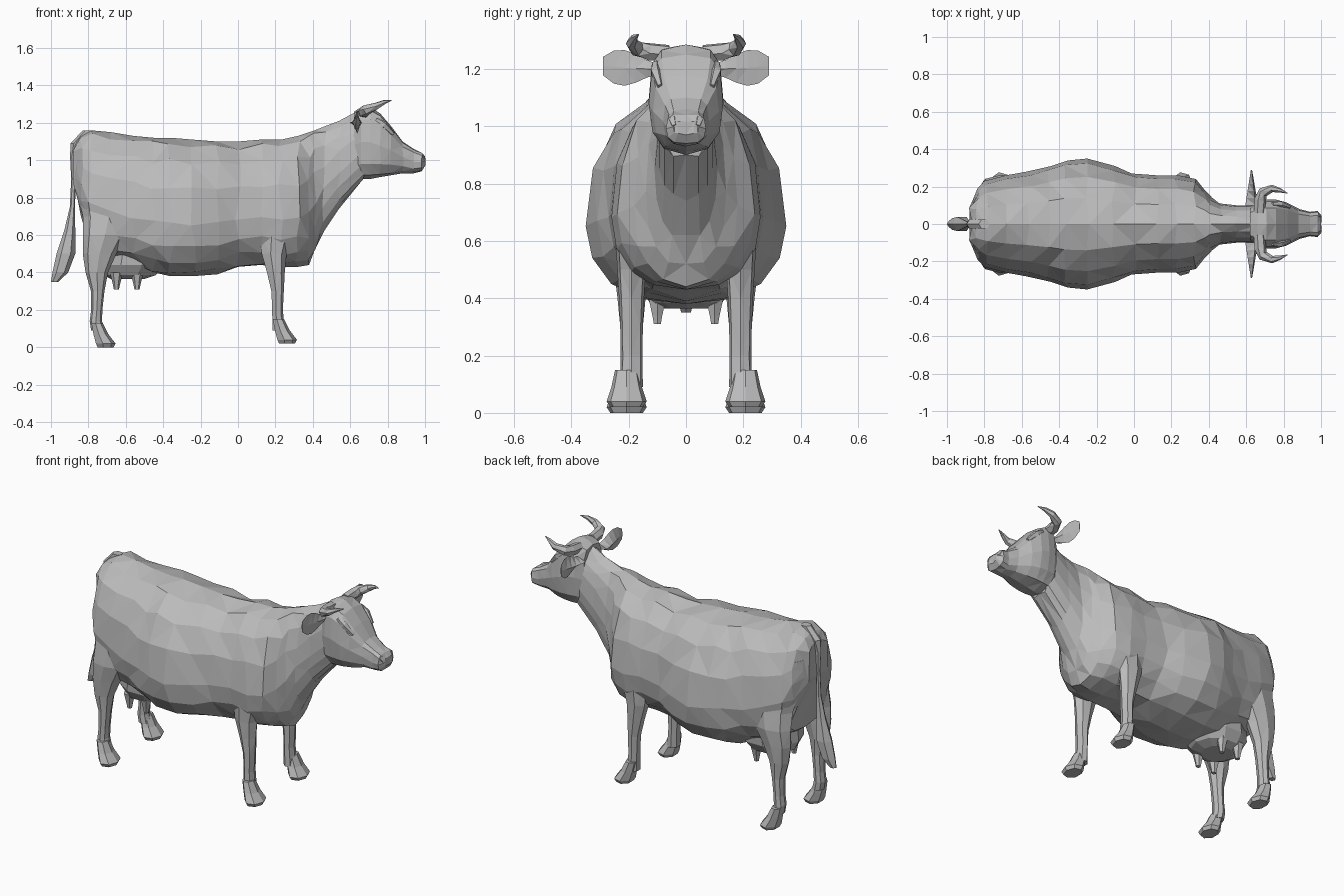
import bpy, bmesh, math, random
from mathutils import Vector

if "Cube" in bpy.data.objects:
    bpy.data.objects.remove(bpy.data.objects["Cube"], do_unlink=True)
random.seed(4)

grey = bpy.data.materials.new("plain_grey")
grey.use_nodes = True
grey.diffuse_color = (.5, .5, .5, 1)
shader = grey.node_tree.nodes["Principled BSDF"]
shader.inputs["Base Color"].default_value = grey.diffuse_color


def circle(sides):
    """Cosine and sine pairs around a full turn."""
    angles = [math.tau * i / sides for i in range(sides)]
    return [(math.cos(angle), math.sin(angle)) for angle in angles]


def loft(name, rings, mirror=False):
    """Skin closed rings of equal length, cap the ends, facet into triangles."""
    bm = bmesh.new()
    rows = [[bm.verts.new(point) for point in ring] for ring in rings]
    count = len(rows[0])
    for lower, upper in zip(rows, rows[1:]):
        for i in range(count):
            j = (i + 1) % count
            bm.faces.new((lower[i], lower[j], upper[j], upper[i]))
    bm.faces.new(rows[0])
    bm.faces.new(rows[-1])
    bmesh.ops.triangulate(bm, faces=bm.faces[:])
    bmesh.ops.recalc_face_normals(bm, faces=bm.faces[:])
    mesh = bpy.data.meshes.new(name)
    bm.to_mesh(mesh)
    bm.free()
    mesh.materials.append(grey)
    obj = bpy.data.objects.new(name, mesh)
    bpy.context.collection.objects.link(obj)
    if mirror:
        modifier = obj.modifiers.new("other_side", "MIRROR")
        modifier.use_axis = (False, True, False)


def trunk(name, stations, sides, above, below, waist, wobble):
    """Symmetric rounded sections along x: x, bottom, top, half width.
    The powers above and below the waist run from boxy (low) to oval (one)."""
    rings = []
    for x, bottom, top, width in stations:
        middle = bottom + waist * (top - bottom)
        half = []
        for cosine, sine in circle(sides)[:sides // 2 + 1]:
            power = above if cosine > 0 else below
            reach = top - middle if cosine > 0 else middle - bottom
            z = middle + reach * math.copysign(abs(cosine) ** power, cosine)
            y = width * abs(sine) ** power
            shift = wobble if y > wobble else 0
            half.append((x + random.uniform(-shift, shift), y,
                         z + random.uniform(-shift, shift)))
        other = [(x, -y, z) for x, y, z in reversed(half[1:-1])]
        rings.append(half + other)
    loft(name, rings)


def limb(name, y, sections, thin, slope, sides=7):
    """Upright oval limb: x, z, radius; its depth follows thin + slope * radius."""
    rings = []
    for x, z, radius in sections:
        depth = thin + slope * radius
        lean = y * max(0, z - .6)
        rings.append([(x + radius * cosine, y - lean + depth * sine, z)
                      for cosine, sine in circle(sides)])
    loft(name, rings, mirror=y > 0)


def tube(name, path, sides=6):
    """Mirrored tapered tube: x, y, z, radius."""
    points = [Vector(section[:3]) for section in path]
    rings = []
    for k, section in enumerate(path):
        ahead = points[min(k + 1, len(points) - 1)]
        heading = (ahead - points[max(k - 1, 0)]).normalized()
        across = heading.cross(Vector((.2, .1, 1))).normalized()
        up = heading.cross(across)
        rings.append([points[k] + section[3] * (across * cosine + up * sine)
                      for cosine, sine in circle(sides)])
    loft(name, rings, mirror=True)


# Barrel, shoulders and neck
trunk("body", [
    (-.87, .86, 1.09, .12), (-.84, .7, 1.13, .19), (-.79, .54, 1.16, .23),
    (-.68, .46, 1.15, .26), (-.56, .42, 1.13, .28), (-.45, .4, 1.12, .31),
    (-.36, .38, 1.12, .34), (-.24, .38, 1.11, .35), (-.11, .39, 1.1, .31),
    (0, .43, 1.1, .27), (.12, .44, 1.11, .26), (.23, .43, 1.11, .26),
    (.32, .43, 1.13, .24), (.38, .44, 1.15, .18), (.41, .52, 1.16, .14),
    (.46, .62, 1.18, .11), (.54, .74, 1.21, .1), (.67, .9, 1.28, .1),
], sides=16, above=.95, below=.85, waist=.39, wobble=.015)

# Head, broad and flat at the brow, narrow at the muzzle
trunk("head", [
    (.62, .89, 1.26, .09), (.66, .9, 1.285, .12), (.71, .9, 1.285, .13),
    (.76, .91, 1.25, .13), (.82, .92, 1.18, .115), (.88, .93, 1.1, .08),
    (.94, .93, 1.06, .065), (.98, .94, 1.04, .07), (1, .97, 1.02, .045),
], sides=12, above=.6, below=.75, waist=.5, wobble=.004)

# Brow ridges and nostrils
tube("brow", [(.74, .105, 1.22, .012), (.78, .105, 1.19, .02),
              (.83, .09, 1.14, .01)], sides=5)
tube("nostril", [(.95, .04, 1.03, .01), (.98, .045, 1.02, .018),
                 (.995, .04, 1, .01)], sides=5)

# Horns sweep out, then forward and up
tube("horn", [(.67, .06, 1.255, .03), (.675, .13, 1.26, .032),
              (.69, .17, 1.27, .028), (.74, .19, 1.29, .02),
              (.78, .18, 1.31, .012), (.82, .165, 1.32, .002)])

# Ears are cupped leaf shapes
ear_rings = []
for step in range(6):
    t = step / 5
    y = .1 + .19 * t
    height = .018 + .045 * math.sin(math.pi * .9 * t ** 1.4)
    cup = .05 * (1.1 - t)
    x, z = .65 - .02 * t, 1.2 + .01 * t * t
    ear_rings.append([(x, y, z + height), (x - cup, y, z),
                      (x, y, z - height), (x + cup / 4, y, z)])
loft("ear", ear_rings, mirror=True)

# Front legs, up into the shoulders
limb("front_leg", .19, [
    (.215, .09, .035), (.21, .2, .03), (.21, .3, .035), (.2, .4, .05),
    (.19, .5, .07), (.2, .6, .09), (.24, .7, .1), (.26, .8, .09),
    (.27, .9, .06)], thin=.03, slope=.3)

# Hind legs with angled hocks and heavy thighs
limb("hind_leg", .19, [
    (-.75, .09, .035), (-.76, .14, .033), (-.755, .2, .03), (-.75, .3, .036),
    (-.755, .4, .06), (-.74, .5, .09), (-.71, .6, .12), (-.69, .7, .14),
    (-.71, .8, .14), (-.77, 1, .09)], thin=.025, slope=.4, sides=8)

# Hooves point forward and flare outward
for place, ankle, floor in (("front", .215, .02), ("hind", -.755, 0)):
    limb(place + "_hoof", .207, [
        (ankle + .045, floor, .045), (ankle + .045, floor + .02, .055),
        (ankle + .02, floor + .07, .042), (ankle, floor + .13, .032)],
         thin=0, slope=1.3)

# Udder and four teats
limb("udder", 0, [(-.59, .365, .09), (-.58, .385, .14), (-.57, .44, .18),
                  (-.55, .56, .19)], thin=0, slope=.95, sides=10)
for place, x in (("front", -.54), ("rear", -.65)):
    limb(place + "_teat", .1, [(x, .31, .014), (x, .34, .02), (x, .4, .035)],
         thin=0, slope=1, sides=6)

# Tail tuft, cord and root
limb("tail", 0, [
    (-.98, .35, .02), (-.95, .4, .042), (-.92, .5, .05), (-.9, .62, .03),
    (-.885, .75, .014), (-.88, .9, .012), (-.88, 1.02, .018),
    (-.86, 1.09, .035), (-.8, 1.16, .03)], thin=.003, slope=.8, sides=6)
